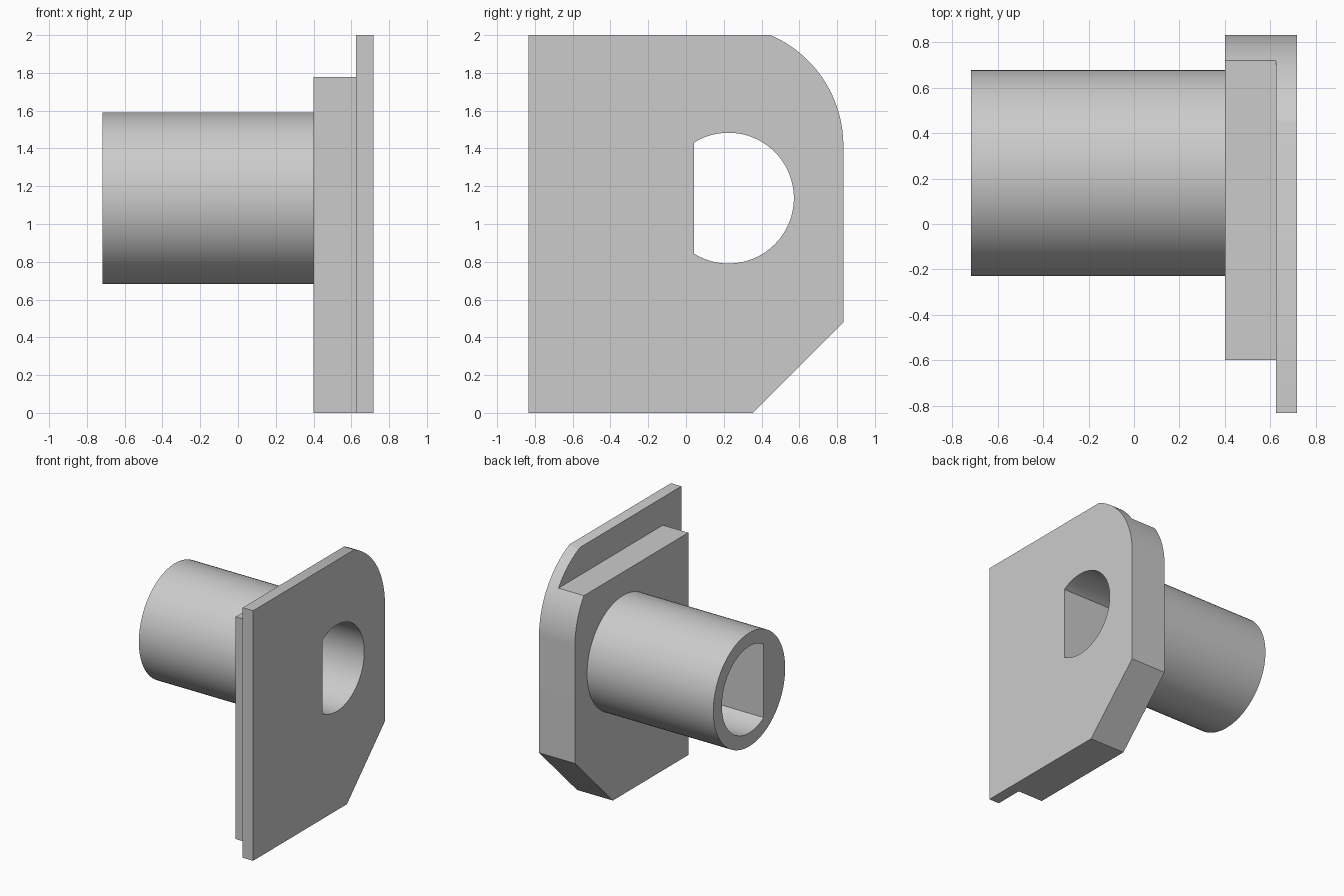
import bpy, bmesh
from math import sin, cos, pi, acos, asin, radians

cube = bpy.data.objects.get("Cube")
if cube:
    bpy.data.objects.remove(cube, do_unlink=True)

grey = bpy.data.materials.new("light grey")
grey.use_nodes = True
colour = (0.6, 0.6, 0.6, 1)
grey.diffuse_color = colour
grey.node_tree.nodes["Principled BSDF"].inputs["Base Color"].default_value = colour


def arc(cy, cz, r, start, end, steps):
    """Points on a circle in the YZ plane."""
    angles = [start + (end - start) * i / steps for i in range(steps + 1)]
    return [(cy + r * cos(a), cz + r * sin(a)) for a in angles]


def prism(name, outline, x0, x1):
    """Extrude a YZ outline along X."""
    bm = bmesh.new()
    face = bm.faces.new([bm.verts.new((x0, y, z)) for y, z in outline])
    grown = bmesh.ops.extrude_face_region(bm, geom=[face])["geom"]
    verts = [v for v in grown if isinstance(v, bmesh.types.BMVert)]
    bmesh.ops.translate(bm, verts=verts, vec=(x1 - x0, 0, 0))
    bmesh.ops.recalc_face_normals(bm, faces=bm.faces)
    mesh = bpy.data.meshes.new(name)
    bm.to_mesh(mesh)
    bm.free()
    mesh.materials.append(grey)
    obj = bpy.data.objects.new(name, mesh)
    bpy.context.collection.objects.link(obj)
    return obj


def combine(target, helper, operation):
    """Apply a boolean and drop the helper."""
    helper.hide_render = True
    mod = target.modifiers.new(operation, "BOOLEAN")
    mod.operation, mod.solver, mod.object = operation, "EXACT", helper
    bpy.context.view_layer.objects.active = target
    bpy.ops.object.modifier_apply(modifier=mod.name)
    bpy.data.objects.remove(helper, do_unlink=True)


SIDE, TOP, OUTER, INNER = 0.833, 2.0, 0.717, 0.40
TUBE_Y, TUBE_Z = 0.225, 1.137

# Flange: rounded upper corner, chamfered lower corner
R, arc_z = 0.636, 1.415
corner = arc(SIDE - R, arc_z, R, 0, asin((TOP - arc_z) / R), 40)
outline = [(-SIDE, 0), (0.353, 0), (SIDE, 0.48)] + corner + [(-SIDE, TOP)]
flange = prism("flanged_sleeve", outline, INNER, OUTER)

# Step along the top and front edges, leaving a thin lip
step = [(-1, -0.1), (-0.6, -0.1), (-0.6, 1.778), (1, 1.778), (1, 2.1), (-1, 2.1)]
combine(flange, prism("step_cutter", step, 0.2, 0.625), "DIFFERENCE")

# Round sleeve
circle = arc(TUBE_Y, TUBE_Z, 0.454, 0, 2 * pi, 96)[:-1]
combine(flange, prism("sleeve", circle, -OUTER, 0.5), "UNION")

# D-shaped bore through everything
bore_r = 0.346
half = acos((0.042 - TUBE_Y) / bore_r)
bore = arc(TUBE_Y, TUBE_Z, bore_r, -half, half, 72)
combine(flange, prism("bore_cutter", bore, -1, 1), "DIFFERENCE")

flange.select_set(True)
bpy.context.view_layer.objects.active = flange
bpy.ops.object.shade_smooth_by_angle(angle=radians(25))
